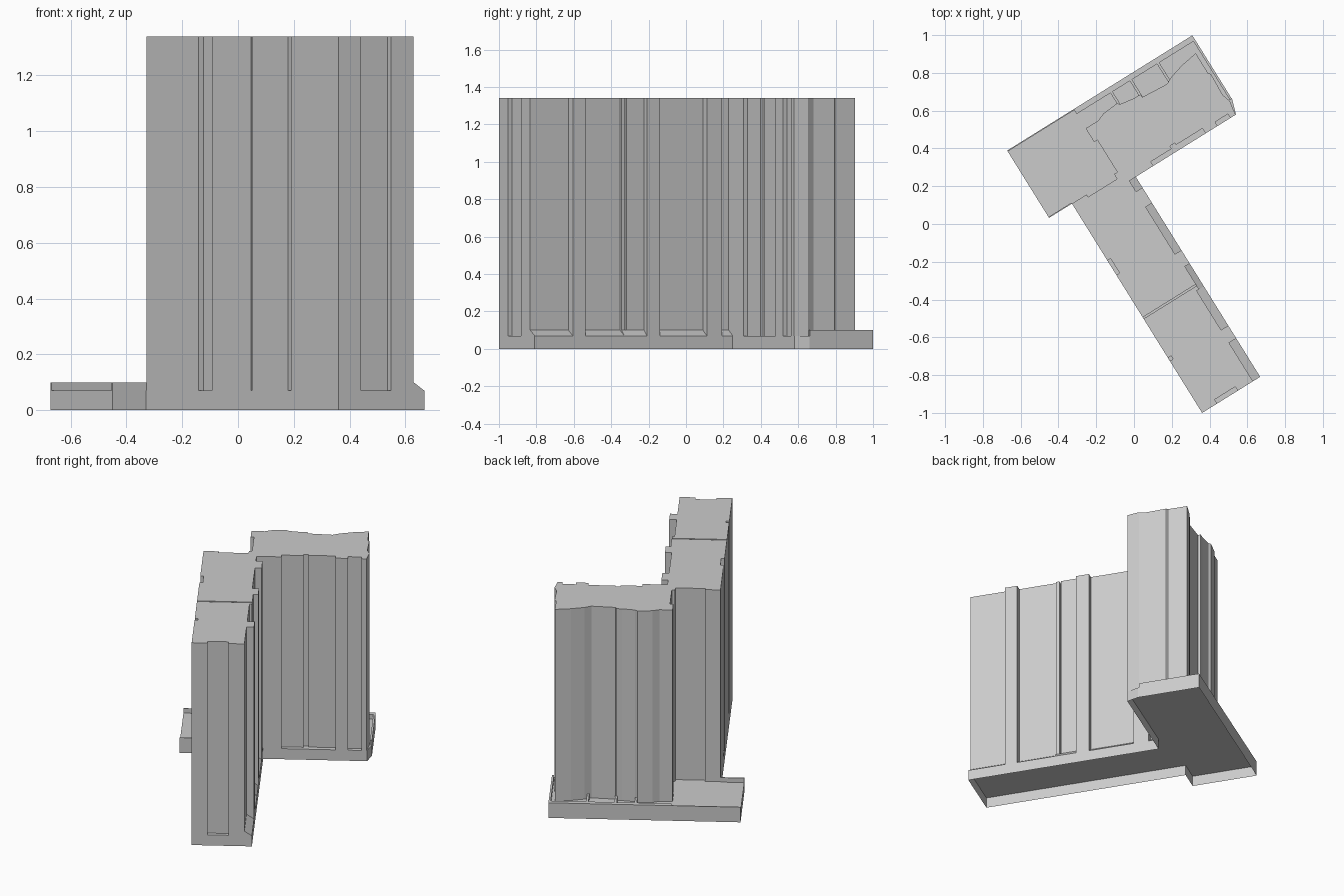
import bpy, math
from mathutils import Vector

# Plan axes: u runs along the upper block, v across it
U = Vector((0.849, 0.528))
V = Vector((-0.528, 0.849))
DECK, RIM, ROOF = 0.07, 0.10, 1.34


def place(u, v, z):
    p = U * u + V * v
    return (p.x, p.y, z)


def make(name, verts, faces):
    mesh = bpy.data.meshes.new(name)
    mesh.from_pydata(verts, [], faces)
    mesh.update()
    obj = bpy.data.objects.new(name, mesh)
    bpy.context.collection.objects.link(obj)
    return obj


def prism(name, outline, z0, z1):
    """Extrude a counter-clockwise plan outline; the underside stays open."""
    n = len(outline)
    verts = [place(u, v, z0) for u, v in outline] + [place(u, v, z1) for u, v in outline]
    faces = [(i, (i + 1) % n, n + (i + 1) % n, n + i) for i in range(n)]
    faces.append(tuple(range(n, 2 * n)))
    return make(name, verts, faces)


def rect(u0, u1, v0, v1):
    return [(u0, v0), (u1, v0), (u1, v1), (u0, v1)]


def sill(name, u0, u1, v0, v1):
    """Sloped ledge at the foot of a recessed bay."""
    verts = [place(u, v, z) for v in (v0, v1)
             for u, z in ((u0, DECK), (u1, DECK), (u0, RIM))]
    make(name, verts, [(0, 1, 2), (3, 5, 4), (1, 4, 5, 2), (0, 2, 5, 3)])


# Podium shell, open below
prism("podium", [(-0.365, 0.265), (-0.222, 0.266), (-0.222, -1.04), (0.14, -1.04),
                 (0.14, 0.207), (0.765, 0.207), (0.79, 0.286), (0.79, 0.685),
                 (-0.365, 0.685)], 0, DECK)

# Long wing, north half: recessed bays on the east, slots on the west and north
prism("long_wing_north", [
    (-0.222, -0.444), (0.11, -0.444), (0.11, -0.333), (0.14, -0.333), (0.14, -0.25),
    (0.10, -0.25), (0.10, 0.044), (0.14, 0.044), (0.14, 0.14), (0.10, 0.14),
    (0.10, 0.207), (0.05, 0.207), (0.05, 0.25), (-0.13, 0.25), (-0.13, 0.265),
    (-0.222, 0.265), (-0.222, -0.09), (-0.202, -0.09), (-0.202, -0.18),
    (-0.222, -0.18)], DECK, ROOF)

# Long wing, south half, separated by a narrow joint
prism("long_wing_south", [
    (-0.222, -1.04), (-0.128, -1.04), (-0.128, -1.015), (0.0, -1.015), (0.0, -1.04),
    (0.095, -1.04), (0.095, -0.80), (0.14, -0.80), (0.14, -0.72), (0.095, -0.72),
    (0.095, -0.475), (0.11, -0.475), (0.11, -0.453), (-0.222, -0.453),
    (-0.222, -0.697), (-0.202, -0.697), (-0.202, -0.716), (-0.222, -0.716)],
    DECK, ROOF)

# Upper block with stepped facades
prism("upper_block", [
    (0.05, 0.207), (0.25, 0.207), (0.25, 0.233), (0.38, 0.233), (0.38, 0.25),
    (0.41, 0.25), (0.41, 0.238), (0.575, 0.238), (0.575, 0.207), (0.65, 0.207),
    (0.65, 0.232), (0.73, 0.232), (0.73, 0.207), (0.762, 0.207), (0.775, 0.286),
    (0.76, 0.33), (0.765, 0.46), (0.755, 0.47), (0.755, 0.595), (0.66, 0.58),
    (0.58, 0.557), (0.54, 0.537), (0.393, 0.547), (0.39, 0.565), (0.355, 0.565),
    (0.275, 0.577), (0.26, 0.59), (0.17, 0.582), (0.13, 0.565), (0.05, 0.565),
    (0.05, 0.48), (0.07, 0.48), (0.07, 0.28), (0.05, 0.28)], DECK, ROOF)

# Sloped ledges in the east bays
for i, (u0, v0, v1) in enumerate([(0.10, 0.14, 0.207), (0.10, -0.25, 0.044),
                                  (0.11, -0.475, -0.333), (0.095, -0.72, -0.475),
                                  (0.095, -1.04, -0.80)]):
    sill(f"bay_ledge_{i}", u0, 0.14, v0, v1)

# Podium parapets and the cross ribs behind the upper block
prism("parapet_back", rect(0.05, 0.79, 0.655, 0.685), DECK, RIM)
prism("parapet_end", rect(0.778, 0.79, 0.29, 0.655), DECK, RIM)
prism("terrace_edge_back", rect(-0.365, 0.05, 0.679, 0.685), DECK, RIM)
prism("terrace_edge_front", rect(-0.365, -0.222, 0.265, 0.271), DECK, RIM)
for i, u in enumerate((0.267, 0.388, 0.558)):
    prism(f"cross_rib_{i}", rect(u - 0.007, u + 0.007, 0.54, 0.655), DECK, RIM)
